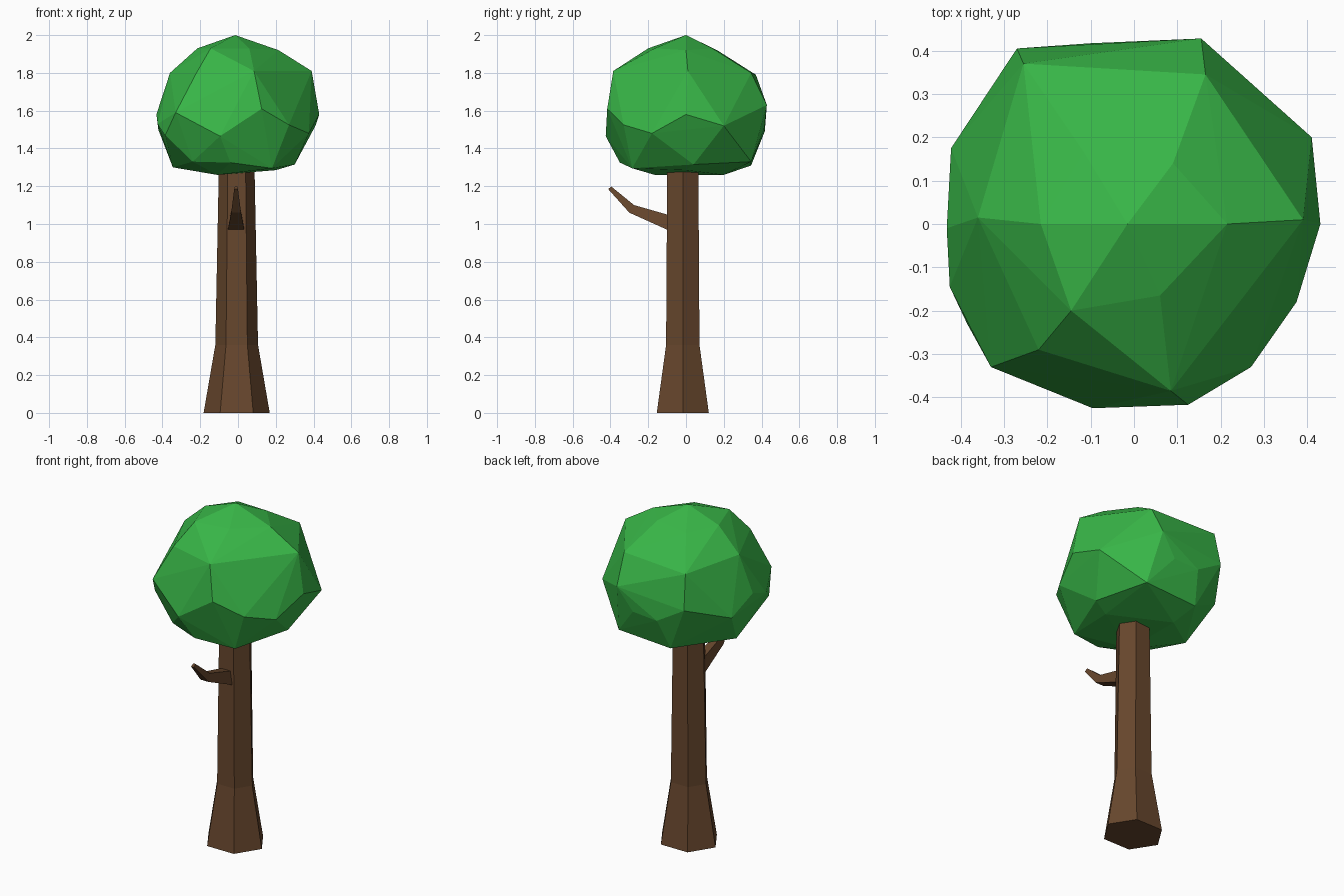
import bpy, bmesh
from math import cos, sin, pi


def material(name, rgb):
    m = bpy.data.materials.new(name)
    m.diffuse_color = (*rgb, 1)
    return m


def finish(name, bm, mat):
    bmesh.ops.recalc_face_normals(bm, faces=bm.faces[:])
    me = bpy.data.meshes.new(name)
    bm.to_mesh(me)
    bm.free()
    me.materials.append(mat)
    ob = bpy.data.objects.new(name, me)
    bpy.context.collection.objects.link(ob)
    return ob


def loft(name, rings, mat):
    bm = bmesh.new()
    loops = [[bm.verts.new(p) for p in r] for r in rings]
    n = len(loops[0])
    for a, b in zip(loops, loops[1:]):
        for i in range(n):
            j = (i + 1) % n
            bm.faces.new((a[i], a[j], b[j], b[i]))
    bm.faces.new(loops[0][::-1])
    bm.faces.new(loops[-1])
    return finish(name, bm, mat)


bark = material("bark", (0.135, 0.062, 0.026))
leaf = material("leaves", (0.04, 0.47, 0.064))

# Trunk: six-sided, flared at the foot (z, x radius, y radius)
trunk = []
for z, rx, ry in [(0, 0.175, 0.159), (0.36, 0.113, 0.102), (1.32, 0.094, 0.095)]:
    trunk.append([(-0.007 + rx * cos(i * pi / 3), -0.017 + ry * sin(i * pi / 3), z)
                  for i in range(6)])
loft("trunk", trunk, bark)

# Branch: four-sided, bent upward (lower y, z, upper y, z, half width)
branch = []
for y0, z0, y1, z1, w in [(-0.06, 0.955, -0.06, 1.065, 0.045),
                          (-0.10, 0.97, -0.10, 1.05, 0.043),
                          (-0.30, 1.06, -0.275, 1.10, 0.026),
                          (-0.412, 1.185, -0.395, 1.198, 0.01)]:
    c, t = -0.01, w * 0.7
    branch.append([(c - w, y0, z0), (c + w, y0, z0), (c + t, y1, z1), (c - t, y1, z1)])
loft("branch", branch, bark)

# Crown: faceted ball wrapped around uneven rings of corner points
cap = [(-0.015, 0, 2.0), (0.215, 0, 1.92), (0.09, 0.14, 1.93), (-0.115, 0.165, 1.92),
       (-0.215, 0, 1.93), (-0.145, -0.2, 1.93), (0.06, -0.165, 1.93)]
shoulder = [(0.39, 0.01, 1.81), (0.165, 0.345, 1.80), (-0.255, 0.37, 1.79),
            (-0.36, 0.015, 1.80), (-0.22, -0.29, 1.80), (0.085, -0.385, 1.81)]
middle = [(0.43, 0, 1.58), (0.155, 0.428, 1.63), (-0.27, 0.405, 1.59),
          (-0.432, -0.01, 1.58), (-0.33, -0.33, 1.59), (0.125, -0.417, 1.61)]
lower = [(0.41, 0.2, 1.52), (0.06, 0.413, 1.50), (-0.1, 0.417, 1.49),
         (-0.422, 0.175, 1.50), (-0.425, -0.145, 1.53), (-0.385, -0.23, 1.47),
         (-0.095, -0.425, 1.465), (0.27, -0.33, 1.525), (0.375, -0.18, 1.48)]
under = [(0.3, 0.04, 1.315), (0.2, 0.345, 1.33), (-0.14, 0.345, 1.31),
         (-0.345, 0.02, 1.30), (-0.24, -0.27, 1.33), (-0.04, -0.35, 1.325),
         (0.18, -0.285, 1.295), (-0.11, 0.2, 1.26), (-0.11, -0.165, 1.26),
         (0.2, 0.0, 1.285)]
bm = bmesh.new()
for p in cap + shoulder + middle + lower + under:
    bm.verts.new(p)
hull = bmesh.ops.convex_hull(bm, input=bm.verts[:])
loose = [v for v in bm.verts if not v.link_faces]
bmesh.ops.delete(bm, geom=loose, context='VERTS')
finish("crown", bm, leaf)
